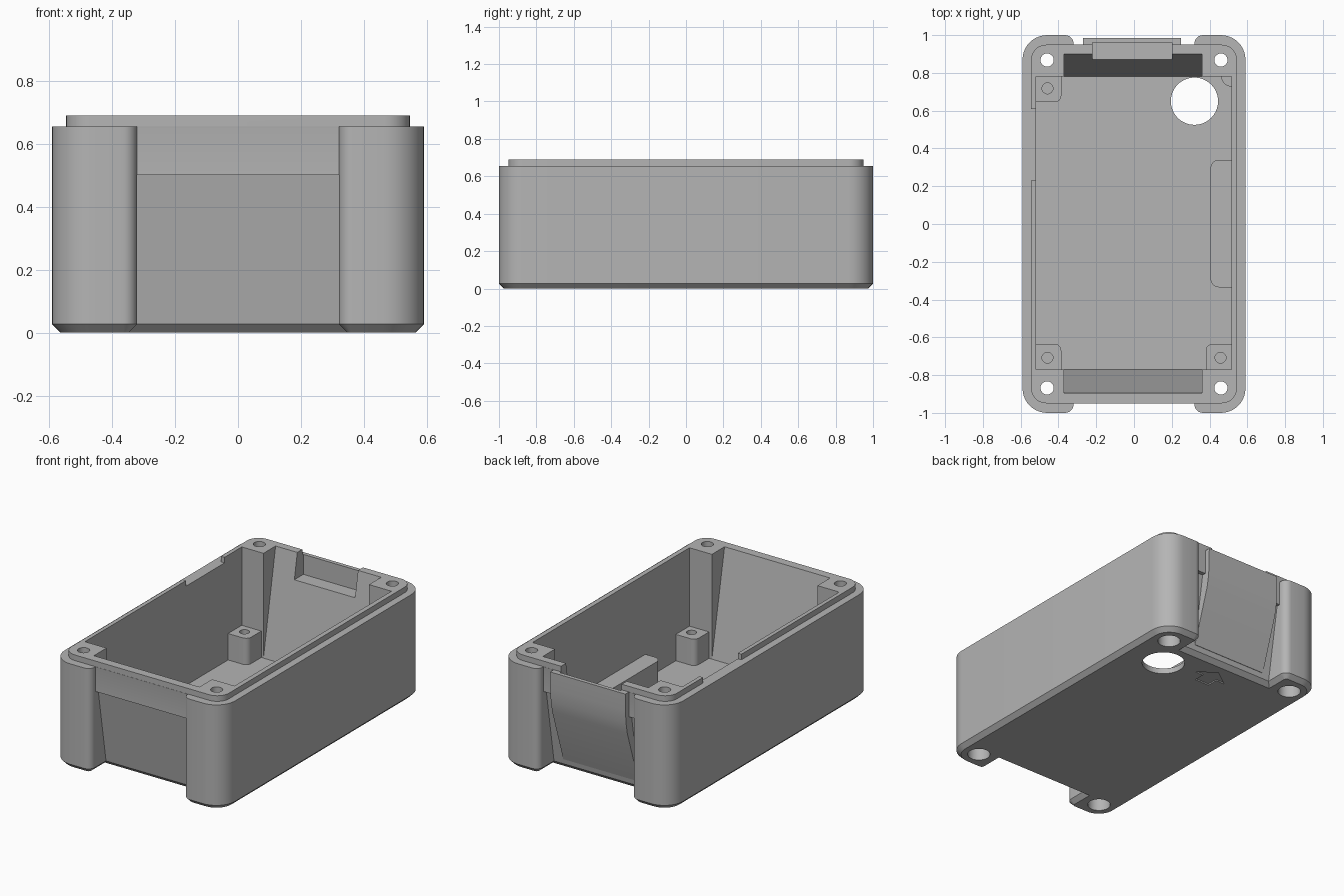
import bpy
import bmesh
from math import sin, cos, pi, radians

if "Cube" in bpy.data.objects:
    bpy.data.objects.remove(bpy.data.objects["Cube"], do_unlink=True)

grey = bpy.data.materials.new("plain grey plastic")
grey.use_nodes = True
COLOUR = (0.46, 0.46, 0.46, 1)
grey.diffuse_color = COLOUR
grey.node_tree.nodes["Principled BSDF"].inputs["Base Color"].default_value = COLOUR


# Helpers
def loft(name, rings):
    """Solid through rings of equal point count."""
    bm = bmesh.new()
    loops = [[bm.verts.new(p) for p in ring] for ring in rings]
    n = len(loops[0])
    for a, b in zip(loops, loops[1:]):
        for i in range(n):
            j = (i + 1) % n
            bm.faces.new((a[i], a[j], b[j], b[i]))
    bm.faces.new(loops[0][::-1])
    bm.faces.new(loops[-1])
    bmesh.ops.recalc_face_normals(bm, faces=bm.faces)
    mesh = bpy.data.meshes.new(name)
    bm.to_mesh(mesh)
    bm.free()
    mesh.materials.append(grey)
    obj = bpy.data.objects.new(name, mesh)
    bpy.context.collection.objects.link(obj)
    return obj


def prism(name, outline, z0, z1):
    return loft(name, [[(x, y, z) for x, y in outline] for z in (z0, z1)])


def side_prism(name, profile, x0, x1):
    return loft(name, [[(x, y, z) for y, z in profile] for x in (x0, x1)])


def arc(cx, cy, r, a0, a1, n=10):
    angles = [radians(a0 + (a1 - a0) * i / n) for i in range(n + 1)]
    return [(cx + r * cos(a), cy + r * sin(a)) for a in angles]


def rect(x0, x1, y0, y1, r=0):
    if not r:
        return [(x0, y0), (x1, y0), (x1, y1), (x0, y1)]
    return (arc(x1 - r, y1 - r, r, 0, 90) + arc(x0 + r, y1 - r, r, 90, 180)
            + arc(x0 + r, y0 + r, r, 180, 270) + arc(x1 - r, y0 + r, r, 270, 360))


def circle(cx, cy, r, n=40):
    return [(cx + r * cos(2 * pi * i / n), cy + r * sin(2 * pi * i / n)) for i in range(n)]


def combine(obj, other, operation="DIFFERENCE"):
    mod = obj.modifiers.new("cut", "BOOLEAN")
    mod.operation = operation
    mod.solver = "EXACT"
    mod.object = other
    bpy.context.view_layer.objects.active = obj
    bpy.ops.object.modifier_apply(modifier=mod.name)
    bpy.data.objects.remove(other, do_unlink=True)


def body_outline(inset, slot_y):
    """Rounded rectangle with a slot in the middle of each end."""
    quarter = (arc(0.46, 0.87, 0.13 - inset, 0, 90)
               + arc(0.365, 0.955, 0.045 - inset, 90, 180, 6) + [(0.32 + inset, slot_y)])
    half = quarter + [(-x, y) for x, y in reversed(quarter)]
    return half + [(-x, -y) for x, y in half]


# Outer shell with chamfered base and sloping end walls
shell = loft("enclosure_shell", [
    [(x, y, z) for x, y in body_outline(inset, slot)]
    for z, inset, slot in ((0, 0.027, 0.82), (0.027, 0, 0.847), (0.655, 0, 0.95))])

# Raised lip and the thickened back panel
combine(shell, prism("lip", rect(-0.545, 0.545, -0.949, 0.949, 0.08), 0.5, 0.69), "UNION")
panel = [(0.86, 0.655), (0.985, 0.655), (0.984, 0.55), (0.978, 0.47),
         (0.965, 0.40), (0.855, 0.06), (0.81, 0.06)]
combine(shell, side_prism("back_panel", panel, -0.27, 0.25), "UNION")

# Main cavity and the sloping pockets at both ends
FLOOR = 0.035
combine(shell, prism("cavity", rect(-0.52, 0.515, -0.77, 0.78), FLOOR, 0.8))
ends = [(-0.77, FLOOR), (0.78, FLOOR), (0.9, 0.69), (0.9, 0.8), (-0.895, 0.8), (-0.895, 0.69)]
combine(shell, side_prism("end_pockets", ends, -0.37, 0.36))

# Connector notch in the back wall and gap in the lip
combine(shell, prism("connector_notch", rect(-0.22, 0.2, 0.8, 0.96), 0.53, 0.8))
combine(shell, prism("lip_gap", rect(-0.57, -0.45, 0.23, 0.61), 0.655, 0.8))

# Screw holes with wide bores underneath
for sx in (-1, 1):
    for sy in (-1, 1):
        x, y = sx * 0.46, sy * 0.868
        combine(shell, prism("screw_hole", circle(x, y, 0.035, 24), -0.1, 0.8))
        combine(shell, prism("screw_bore", circle(x, y, 0.066, 32), -0.1, 0.4))

# Round floor opening and engraved arrow underneath
combine(shell, prism("floor_opening", circle(0.32, 0.65, 0.125, 56), -0.1, 0.1))
arrow = [(0.05, 0.62), (0.05, 0.69), (0.11, 0.69), (0, 0.77),
         (-0.11, 0.69), (-0.05, 0.69), (-0.05, 0.62)]
combine(shell, prism("arrow_engraving", arrow, -0.1, 0.008))


# Board supports inside the cavity
def support(name, sx, sy, wx, wy, width, r):
    ix, iy = wx - width, wy - width
    pts = [(wx + 0.01, wy + 0.01), (ix, wy + 0.01)]
    pts += arc(ix + r, iy + r, r, 180, 270, 8) + [(wx + 0.01, iy)]
    return prism(name, [(sx * x, sy * y) for x, y in pts], FLOOR - 0.01, 0.2)


parts = [shell]
for name, sx, sy, wx, wy in (("front_right_standoff", -1, -1, 0.52, 0.77),
                             ("front_left_standoff", 1, -1, 0.515, 0.77),
                             ("back_right_standoff", -1, 1, 0.52, 0.78)):
    post = support(name, sx, sy, wx, wy, 0.135, 0.035)
    combine(post, prism("pilot_hole", circle(sx * 0.458, sy * (wy - 0.062), 0.029, 24), 0.06, 0.3))
    parts.append(post)
parts.append(support("back_left_corner_support", 1, 1, 0.515, 0.78, 0.052, 0.05))
parts.append(prism("side_support", rect(0.405, 0.57, -0.335, 0.34, 0.045), FLOOR - 0.005, 0.19))

# Smooth rounded surfaces, keep crisp edges
for obj in parts:
    bpy.ops.object.select_all(action="DESELECT")
    obj.select_set(True)
    bpy.context.view_layer.objects.active = obj
    bpy.ops.object.shade_smooth_by_angle(angle=radians(25))
